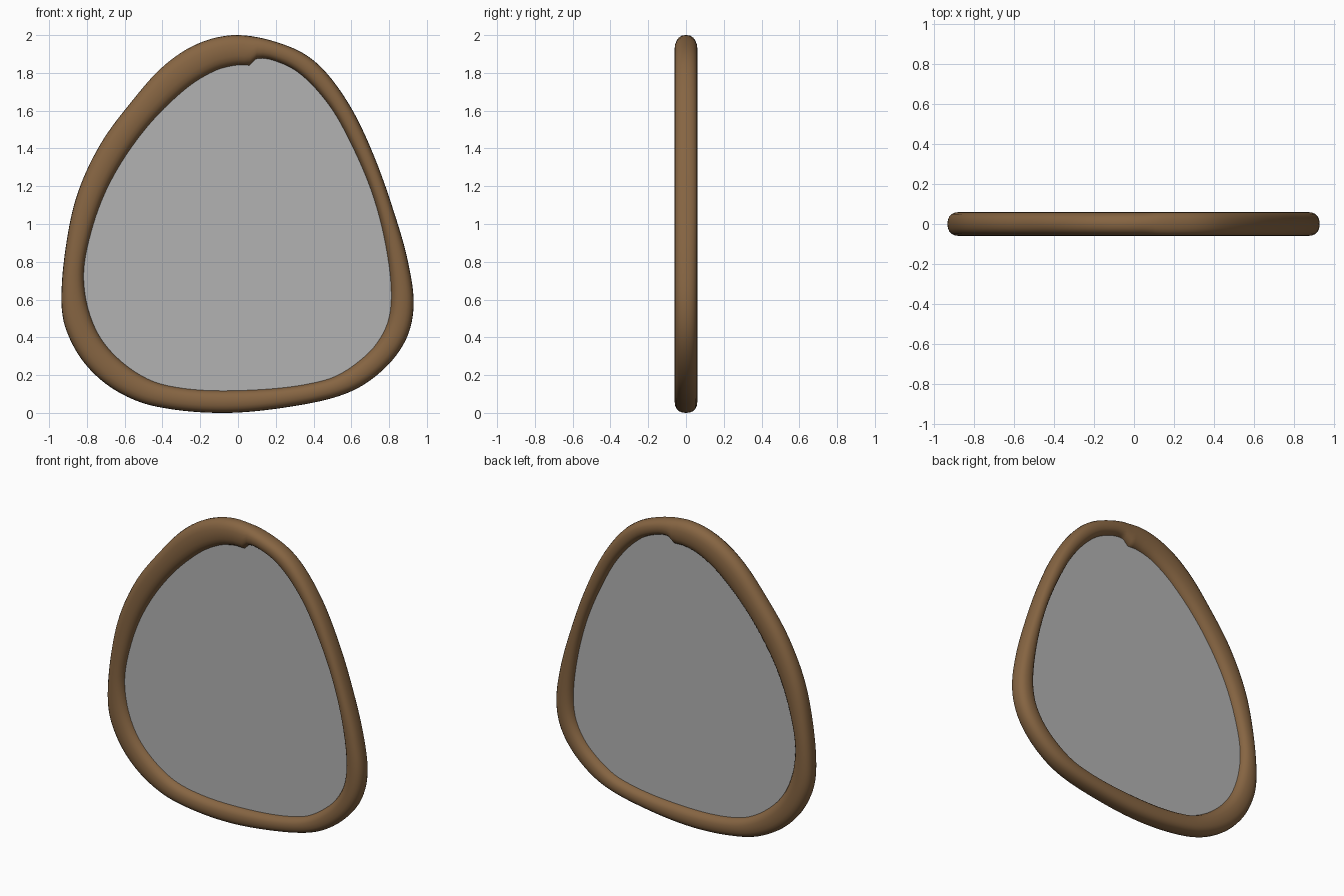
import bpy, bmesh, math
from mathutils import Vector

cube = bpy.data.objects.get("Cube")
if cube:
    bpy.data.objects.remove(cube, do_unlink=True)

STEPS, SIDES, HALF = 192, 20, 0.06
MID = Vector((0, 0.9))

# Outlines in x, z, clockwise from the top
OUTER = [(.01, 2), (.27, 1.94), (.43, 1.84), (.59, 1.63), (.72, 1.36), (.83, 1.05),
         (.9, .8), (.93, .57), (.89, .39), (.77, .23), (.59, .11), (.32, .04),
         (-.07, 0), (-.44, .035), (-.65, .12), (-.81, .26), (-.91, .44), (-.935, .6),
         (-.91, .89), (-.85, 1.16), (-.73, 1.42), (-.57, 1.64), (-.39, 1.84), (-.2, 1.96)]
INNER = [(.07, 1.84), (.085, 1.87), (.17, 1.87), (.32, 1.8), (.48, 1.63), (.6, 1.42),
         (.71, 1.16), (.78, .89), (.81, .62), (.78, .45), (.67, .3), (.46, .175),
         (0, .12), (-.39, .15), (-.6, .26), (-.75, .44), (-.815, .7), (-.775, .96),
         (-.67, 1.23), (-.49, 1.5), (-.28, 1.71), (-.12, 1.81), (0, 1.84)]


def material(name, rgb, rough):
    m = bpy.data.materials.new(name)
    m.use_nodes = True
    m.diffuse_color = (*rgb, 1)
    bsdf = m.node_tree.nodes["Principled BSDF"]
    bsdf.inputs["Base Color"].default_value = (*rgb, 1)
    bsdf.inputs["Roughness"].default_value = rough
    return m


def smooth_loop(points):
    """Closed smooth curve through the points, resampled at even angles."""
    p = [Vector(q) - MID for q in points]
    n, polar = len(p), []
    for i in range(n):
        a, b, c, d = (p[(i + k) % n] for k in (-1, 0, 1, 2))
        # Tangents scaled to the span keep unevenly spaced points from overshooting
        span = (c - b).length
        tb = (c - a).normalized() * span
        tc = (d - b).normalized() * span
        for k in range(16):
            t = k / 16
            v = (b * (2*t**3 - 3*t*t + 1) + tb * (t**3 - 2*t*t + t)
                 + c * (3*t*t - 2*t**3) + tc * (t**3 - t*t))
            polar.append((math.atan2(v.x, v.y) % math.tau, v.length))
    polar.sort()
    first, last = polar[0], polar[-1]
    polar = [(last[0] - math.tau, last[1])] + polar + [(first[0] + math.tau, first[1])]
    out, j = [], 0
    for i in range(STEPS):
        ang = math.tau * i / STEPS
        while polar[j + 1][0] < ang:
            j += 1
        (a0, r0), (a1, r1) = polar[j], polar[j + 1]
        r = r0 + (r1 - r0) * (ang - a0) / max(a1 - a0, 1e-6)
        out.append(MID + Vector((math.sin(ang), math.cos(ang))) * r)
    return out


def finish(bm, name, mat, angle):
    bmesh.ops.recalc_face_normals(bm, faces=bm.faces)
    mesh = bpy.data.meshes.new(name)
    bm.to_mesh(mesh)
    bm.free()
    mesh.materials.append(mat)
    ob = bpy.data.objects.new(name, mesh)
    bpy.context.collection.objects.link(ob)
    bpy.ops.object.select_all(action='DESELECT')
    ob.select_set(True)
    bpy.context.view_layer.objects.active = ob
    bpy.ops.object.shade_smooth_by_angle(angle=math.radians(angle))
    return ob


def soft(v):
    """Squares off a circle a little."""
    return math.copysign(abs(v) ** 0.85, v)


outer, inner = smooth_loop(OUTER), smooth_loop(INNER)

# Rounded wooden rim swept between the two outlines
bm = bmesh.new()
rings = []
for o, i in zip(outer, inner):
    ring = []
    for k in range(SIDES):
        a = math.tau * k / SIDES
        q = (o + i) / 2 + (o - i) / 2 * soft(math.cos(a))
        ring.append(bm.verts.new((q.x, HALF * soft(math.sin(a)), q.y)))
    rings.append(ring)
for s in range(STEPS):
    r0, r1 = rings[s], rings[(s + 1) % STEPS]
    for k in range(SIDES):
        m = (k + 1) % SIDES
        bm.faces.new((r0[k], r0[m], r1[m], r1[k]))
finish(bm, "wooden_rim", material("brown wood", (0.24, 0.13, 0.055), 0.6), 60)

# Flat pane tucked into the rim
bm = bmesh.new()
edge = [i + (o - i) * 0.15 for o, i in zip(outer, inner)]
front, back = ([bm.verts.new((q.x, y, q.y)) for q in edge] for y in (-0.015, 0.015))
bm.faces.new(front)
bm.faces.new(back)
for s in range(STEPS):
    n = (s + 1) % STEPS
    bm.faces.new((front[s], front[n], back[n], back[s]))
finish(bm, "mirror_pane", material("pane grey", (0.45, 0.45, 0.45), 0.4), 30)
